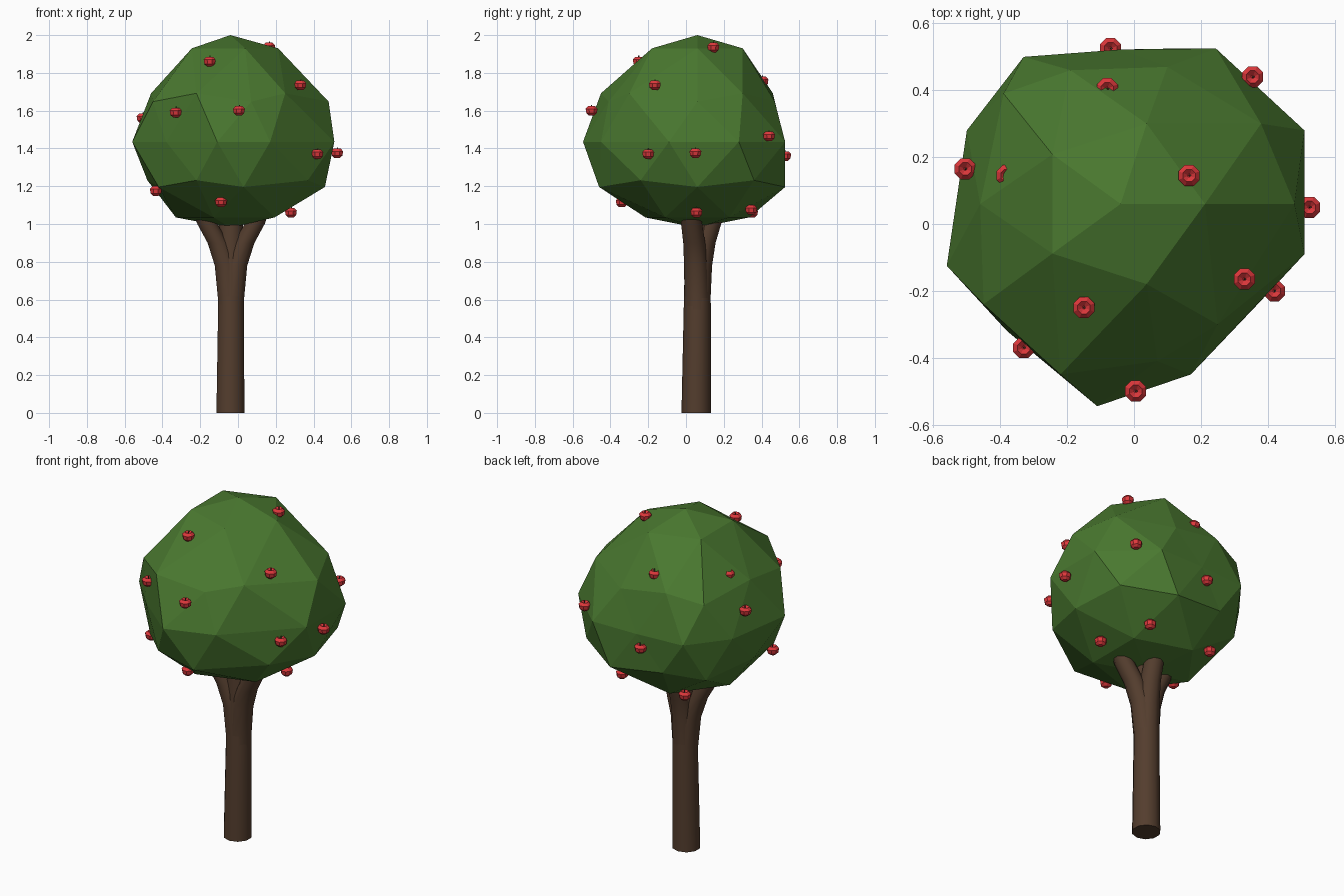
import bpy, bmesh, math

if "Cube" in bpy.data.objects:
    bpy.data.objects.remove(bpy.data.objects["Cube"])


def material(name, rgb):
    m = bpy.data.materials.new(name)
    m.diffuse_color = (*rgb, 1)
    m.use_nodes = True
    m.node_tree.nodes["Principled BSDF"].inputs["Base Color"].default_value = m.diffuse_color
    return m


LEAF = material("leaf green", (0.068, 0.190, 0.029))
BARK = material("bark brown", (0.088, 0.047, 0.027))
RED = material("apple red", (0.74, 0.04, 0.045))


def finish(bm, name, *mats, smooth=None):
    bmesh.ops.recalc_face_normals(bm, faces=bm.faces[:])
    me = bpy.data.meshes.new(name)
    for f in bm.faces:
        f.smooth = smooth is not None
    bm.to_mesh(me)
    bm.free()
    if smooth is not None:
        me.set_sharp_from_angle(angle=math.radians(smooth))
    for m in mats:
        me.materials.append(m)
    ob = bpy.data.objects.new(name, me)
    bpy.context.collection.objects.link(ob)
    return ob


def loft(bm, rings, sides, mat=0):
    """Skin circular rings (z, cx, cy, r) and cap both ends."""
    loops = []
    for z, cx, cy, r in rings:
        angles = [math.tau * (i + 0.5) / sides for i in range(sides)]
        loops.append([bm.verts.new((cx + r * math.cos(a), cy + r * math.sin(a), z)) for a in angles])
    faces = [bm.faces.new(loops[0]), bm.faces.new(loops[-1])]
    for p, q in zip(loops, loops[1:]):
        for i in range(sides):
            j = (i + 1) % sides
            faces.append(bm.faces.new((p[i], p[j], q[j], q[i])))
    for f in faces:
        f.material_index = mat


# Crown: icosphere with a flattened underside and uneven rings
CX, CY, CZ = -0.04, 0.06, 1.435
UPPER = [(.48, .06), (.38, .30), (.10, .47), (-.19, .46), (-.39, .39),
         (-.46, .06), (-.45, -.24), (-.22, -.45), (.07, -.41), (.25, -.30)]
MIDDLE = [(.51, .28), (.245, .525), (-.04, .522), (-.33, .50), (-.50, .28),
          (-.56, -.125), (-.38, -.32), (-.11, -.545), (.17, -.45), (.51, -.09)]
LOWER = [(.46, .06), (.40, .36), (.13, .525), (-.19, .49), (-.39, .37),
         (-.48, .06), (-.42, -.22), (-.22, -.43), (.03, -.46), (.37, -.24)]
bm = bmesh.new()
bmesh.ops.create_icosphere(bm, subdivisions=2, radius=1)
for v in bm.verts:
    x, y, z = v.co
    deg = math.degrees(math.atan2(y, x))
    pz = CZ + z * (0.565 if z > 0 else 0.455)
    if abs(z) < 0.1:
        px, py = MIDDLE[round((deg - 18) / 36) % 10]
    elif abs(z) < 0.7:
        px, py = (UPPER if z > 0 else LOWER)[round(deg / 36) % 10]
        pz -= 0.04 if z > 0 else 0
    else:
        r = 0.48 if z > 0 else 0.55
        px, py = CX + x * r, CY + y * r
        if abs(z) < 0.95:
            pz = 1.93 if z > 0 else 1.035
    v.co = (px, py, pz)
finish(bm, "crown", LEAF)

# Trunk: slim column that splits into three limbs under the crown
bm = bmesh.new()
loft(bm, [(0, -.04, .054, .078), (.6, -.037, .06, .071), (1.05, -.038, .065, .066)], 10)
for dx, dy in [(.125, -.03), (-.125, -.03), (.01, .07)]:
    loft(bm, [(z, -.037 + dx * t, .06 + dy * t, r) for z, t, r in
              [(.35, 0, .068), (.6, .04, .067), (.78, .2, .064), (.9, .55, .058),
               (1.0, 1, .056), (1.1, 1.3, .054)]], 10)
finish(bm, "trunk", BARK, smooth=50)

# Apples: dimpled eight-sided fruit with a short stem, one shared mesh
bm = bmesh.new()
profile = [(.012, .005), (.025, .020), (.010, .034), (-.013, .030), (-.026, .015)]
loft(bm, [(z, 0, 0, r) for z, r in profile], 8)
loft(bm, [(.008, 0, 0, .003), (.031, .003, 0, .003)], 5, 1)
first = finish(bm, "apple", RED, BARK)

SPOTS = [(-.15, -.25, 1.86), (.165, .145, 1.935), (.33, -.165, 1.735), (-.33, -.37, 1.59),
         (.005, -.50, 1.60), (-.505, .165, 1.56), (.42, -.20, 1.37), (.525, .05, 1.375),
         (-.38, .145, 1.735), (-.08, .405, 1.755), (.355, .44, 1.465), (-.07, .525, 1.36),
         (-.435, -.19, 1.175), (-.09, -.34, 1.115), (.28, .055, 1.06), (.176, .345, 1.075),
         (-.237, .35, 1.06)]
for i, p in enumerate(SPOTS):
    ob = first
    if i:
        ob = bpy.data.objects.new(f"apple_{i + 1}", first.data)
        bpy.context.collection.objects.link(ob)
    ob.location = p
